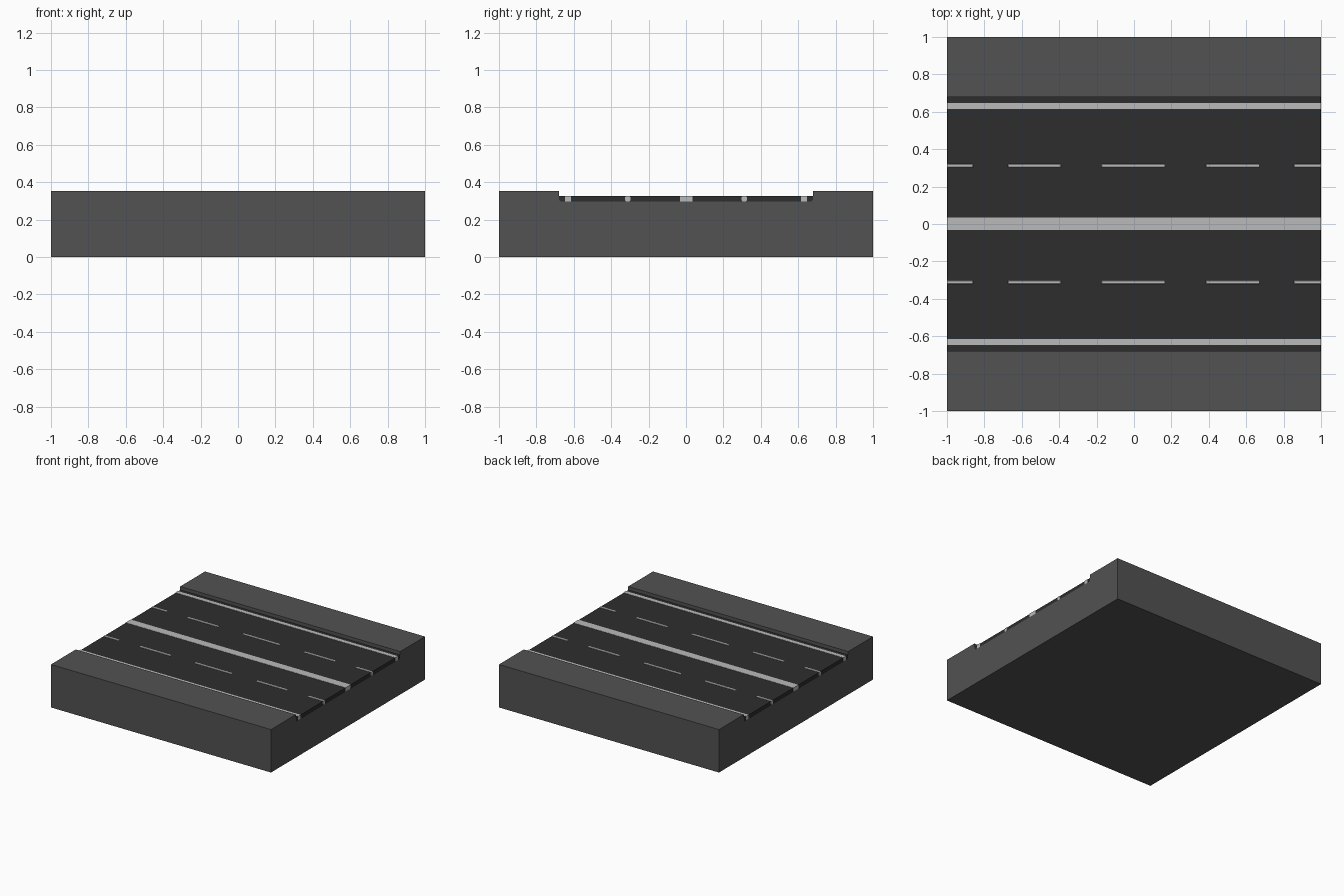
import bpy
import bmesh

cube = bpy.data.objects.get("Cube")
if cube:
    bpy.data.objects.remove(cube, do_unlink=True)


def material(name, value):
    mat = bpy.data.materials.new(name)
    colour = (value, value, value, 1)
    mat.use_nodes = True
    mat.diffuse_color = colour
    bsdf = mat.node_tree.nodes["Principled BSDF"]
    bsdf.inputs["Base Color"].default_value = colour
    bsdf.inputs["Roughness"].default_value = 0.8
    return mat


concrete = material("concrete_grey", 0.085)
asphalt = material("dark_asphalt", 0.027)
paint = material("pale_grey_paint", 0.49)


def finish(name, bm, mat):
    bmesh.ops.recalc_face_normals(bm, faces=bm.faces[:])
    mesh = bpy.data.meshes.new(name)
    bm.to_mesh(mesh)
    bm.free()
    mesh.materials.append(mat)
    obj = bpy.data.objects.new(name, mesh)
    bpy.context.collection.objects.link(obj)
    return obj


def extrude_profile(name, half, half_length, mat):
    """Mirror a half profile of (y, z) points and extrude it along x."""
    profile = half + [(-y, z) for y, z in reversed(half)]
    bm = bmesh.new()
    face = bm.faces.new([bm.verts.new((-half_length, y, z)) for y, z in profile])
    ext = bmesh.ops.extrude_face_region(bm, geom=[face])
    moved = [v for v in ext["geom"] if isinstance(v, bmesh.types.BMVert)]
    bmesh.ops.translate(bm, verts=moved, vec=(2 * half_length, 0, 0))
    return finish(name, bm, mat)


def marking(name, x0, x1, y, width):
    """Road marking bar with chamfered edges, cut flat at the tile border."""
    z0, z1 = FLOOR, ROAD + 0.002
    bm = bmesh.new()
    bmesh.ops.create_cube(bm, size=1)
    for v in bm.verts:
        v.co.x = x1 if v.co.x > 0 else x0
        v.co.y = y + v.co.y * width
        v.co.z = z1 if v.co.z > 0 else z0
    edges = [e for e in bm.edges
             if not all(abs(v.co.x) > 0.99 for v in e.verts)]
    bmesh.ops.bevel(bm, geom=edges, offset=0.008, segments=1, affect='EDGES')
    return finish(name, bm, paint)


FLOOR, ROAD, KERB = 0.296, 0.325, 0.353
CHANNEL, CUT = 0.678, 0.01

# Base block with the road channel and chamfered channel corners
extrude_profile("base_block", [
    (CHANNEL - CUT, FLOOR), (CHANNEL, FLOOR + CUT), (CHANNEL, KERB),
    (1, KERB), (1, 0)], 1, concrete)

# Road slab filling the channel
extrude_profile("road_slab", [
    (CHANNEL, ROAD), (CHANNEL, FLOOR + CUT), (CHANNEL - CUT, FLOOR)],
    0.998, asphalt)

# Solid lines
marking("centre_line", -1, 1, 0.002, 0.066)
for side, sign in (("front", -1), ("back", 1)):
    marking(side + "_edge_line", -1, 1, sign * 0.631, 0.033)
    # Dashed lane lines
    dashes = [(-1, -0.855), (-0.68, -0.385), (-0.18, 0.17),
              (0.38, 0.675), (0.85, 1)]
    for i, (x0, x1) in enumerate(dashes, 1):
        marking(f"{side}_lane_dash_{i}", x0, x1, sign * 0.311, 0.031)
